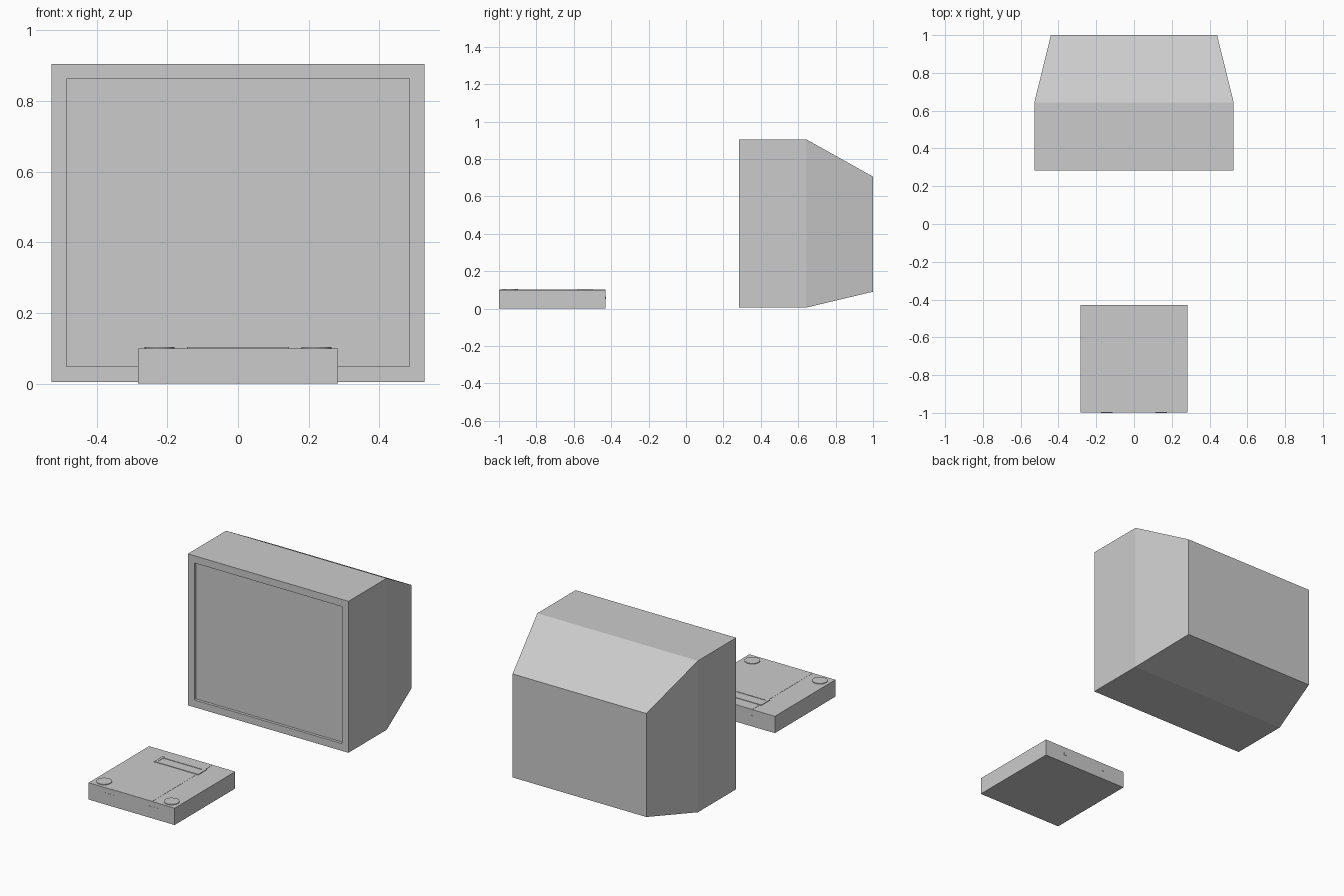
import bpy, bmesh

if "Cube" in bpy.data.objects:
    bpy.data.objects.remove(bpy.data.objects["Cube"])


def finish(bm, name):
    bmesh.ops.recalc_face_normals(bm, faces=bm.faces)
    mesh = bpy.data.meshes.new(name)
    bm.to_mesh(mesh)
    bm.free()
    ob = bpy.data.objects.new(name, mesh)
    bpy.context.collection.objects.link(ob)
    return ob


def box(name, x0, x1, y0, y1, z0, z1):
    bm = bmesh.new()
    bmesh.ops.create_cube(bm, size=1)
    for v in bm.verts:
        v.co = ((x0 + x1) / 2 + v.co.x * (x1 - x0),
                (y0 + y1) / 2 + v.co.y * (y1 - y0),
                (z0 + z1) / 2 + v.co.z * (z1 - z0))
    return finish(bm, name)


# television: cabinet lofted through rectangular sections (half width, y, bottom, top),
# starting at the recessed screen and ending at the tapered back
bm = bmesh.new()
sections = [(0.485, 0.30, 0.048, 0.862),
            (0.485, 0.283, 0.048, 0.862),
            (0.528, 0.283, 0.005, 0.905),
            (0.528, 0.642, 0.005, 0.905),
            (0.440, 1.00, 0.090, 0.705)]
rings = [[bm.verts.new(p) for p in ((-w, y, b), (w, y, b), (w, y, t), (-w, y, t))]
         for w, y, b, t in sections]
for a, b in zip(rings, rings[1:]):
    for i in range(4):
        j = (i + 1) % 4
        bm.faces.new((a[i], a[j], b[j], b[i]))
bm.faces.new(rings[0])
bm.faces.new(rings[-1])
finish(bm, "television_cabinet")

# game console body and its slightly proud centre panel
box("console_body", -0.283, 0.283, -0.999, -0.43, 0, 0.1)
box("console_centre_panel", -0.135, 0.135, -0.998, -0.431, 0.095, 0.101)

# cartridge slot: low rim around a shallow opening
bm = bmesh.new()
outer = [(-0.145, -0.58), (0.145, -0.58), (0.145, -0.50), (-0.145, -0.50)]
inner = [(-0.130, -0.565), (0.130, -0.565), (0.130, -0.515), (-0.130, -0.515)]
loops = [[bm.verts.new((x, y, z)) for x, y in pts]
         for pts, z in ((outer, 0.1), (outer, 0.104), (inner, 0.104), (inner, 0.1015))]
for a, b in zip(loops, loops[1:]):
    for i in range(4):
        j = (i + 1) % 4
        bm.faces.new((a[i], a[j], b[j], b[i]))
bm.faces.new(loops[0])
bm.faces.new(loops[-1])
finish(bm, "cartridge_slot")

# mirrored round buttons, front ports and rear sockets
for side, s in (("left", -1), ("right", 1)):
    bpy.ops.mesh.primitive_cylinder_add(vertices=32, radius=0.042, depth=0.008,
                                        location=(s * 0.222, -0.94, 0.1))
    bpy.context.object.name = side + "_button"
    bpy.ops.object.shade_smooth_by_angle()
    lo, hi = sorted((s * 0.115, s * 0.175))
    box(side + "_front_port", lo, hi, -1.0, -0.99, 0.04, 0.07)
    lo, hi = sorted((s * 0.12, s * 0.15))
    box(side + "_rear_socket", lo, hi, -0.44, -0.429, 0.05, 0.065)
